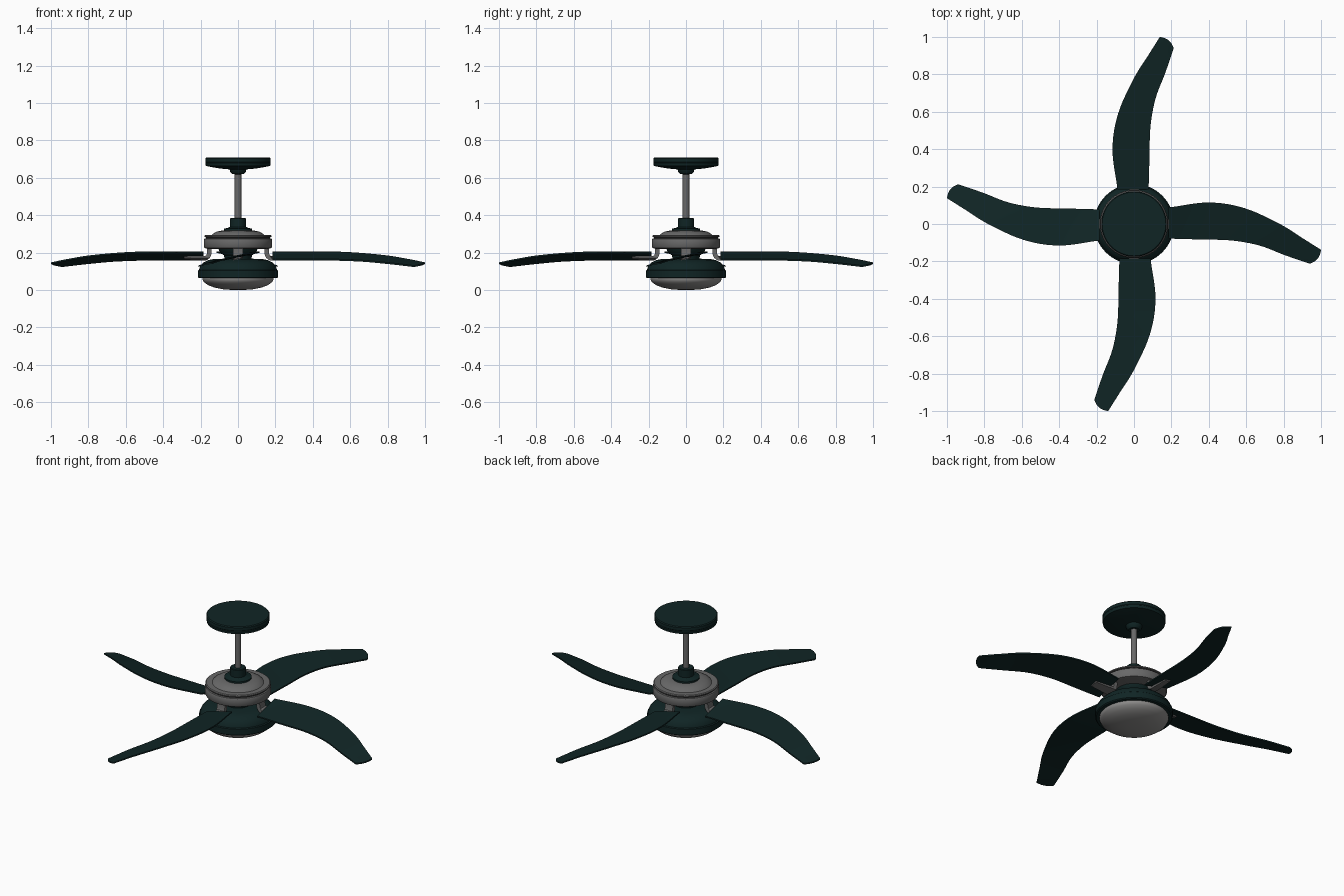
import bpy, bmesh, math
from mathutils import Matrix, Vector

if "Cube" in bpy.data.objects:
    bpy.data.objects.remove(bpy.data.objects["Cube"])


def material(name, rgb):
    m = bpy.data.materials.new(name)
    m.diffuse_color = (*rgb, 1)
    m.use_nodes = True
    m.node_tree.nodes["Principled BSDF"].inputs["Base Color"].default_value = m.diffuse_color
    return m


TEAL = material("dark teal", (0.005, 0.018, 0.018))
METAL = material("grey metal", (0.14, 0.14, 0.14))
GLASS = material("pale glass", (0.27, 0.265, 0.26))
DARK = material("dark grey", (0.03, 0.03, 0.03))


def finish(name, bm, mat, angle=35):
    bmesh.ops.remove_doubles(bm, verts=bm.verts, dist=1e-5)
    bmesh.ops.recalc_face_normals(bm, faces=bm.faces)
    me = bpy.data.meshes.new(name)
    bm.to_mesh(me)
    bm.free()
    me.materials.append(mat)
    me.shade_smooth()
    me.set_sharp_from_angle(angle=math.radians(angle))
    ob = bpy.data.objects.new(name, me)
    bpy.context.collection.objects.link(ob)
    return ob


def lathe(name, profile, mat, n=64):
    """Spin (radius, z) points around the vertical axis."""
    bm = bmesh.new()
    vs = [bm.verts.new((r, 0, z)) for r, z in profile]
    es = [bm.edges.new(p) for p in zip(vs, vs[1:])]
    bmesh.ops.spin(bm, geom=vs + es, cent=(0, 0, 0), axis=(0, 0, 1),
                   angle=2 * math.pi, steps=n)
    return finish(name, bm, mat)


def spline(pts, t):
    """Catmull-Rom point at t in 0..1 through equal-length tuples."""
    p = [Vector(q) for q in pts]
    p = [2 * p[0] - p[1]] + p + [2 * p[-1] - p[-2]]
    f = t * (len(pts) - 1)
    i = min(int(f), len(pts) - 2)
    f -= i
    a, b, c, d = p[i:i + 4]
    return 0.5 * (2 * b + (c - a) * f + (2 * a - 5 * b + 4 * c - d) * f ** 2
                  + (3 * b - a - 3 * c + d) * f ** 3)


# Ceiling canopy, ball joint and down rod
lathe("ceiling_canopy", [(0, .708), (.17, .708), (.175, .703), (.175, .685), (.172, .682),
                         (.175, .679), (.172, .664), (.14, .657), (.09, .649), (.045, .645),
                         (.042, .632), (.03, .62), (0, .617)], TEAL)
lathe("down_rod", [(0, .63), (.018, .63), (.018, .36), (0, .36)], METAL, 24)
lathe("rod_collar", [(0, .385), (.04, .385), (.043, .382), (.043, .338), (.055, .332),
                     (.075, .328), (.075, .315), (0, .315)], TEAL, 48)

# Motor housing with a groove below its top rim
lathe("motor_housing", [(0, .318), (.085, .318), (.115, .312), (.135, .3), (.142, .293),
                        (.175, .293), (.18, .289), (.18, .283), (.168, .281), (.168, .276),
                        (.18, .274), (.183, .268), (.183, .232), (.178, .224), (.16, .22),
                        (0, .22)], METAL)
lathe("motor_groove_ring", [(.165, .283), (.171, .283), (.171, .274), (.165, .274),
                            (.165, .283)], DARK)

# Neck and light housing
lathe("neck", [(0, .221), (.105, .221), (.1, .208), (.075, .185), (.07, .16), (0, .16)], TEAL)
lathe("light_housing", [(0, .166), (.13, .166), (.16, .16), (.185, .147), (.203, .127),
                        (.208, .108), (.214, .104), (.214, .068), (.208, .063), (.19, .063),
                        (.186, .07), (0, .07)], TEAL)
lathe("light_bowl", [(.19, .07), (.19, .055), (.182, .042), (.16, .026), (.125, .013),
                     (.08, .004), (.04, .001), (0, 0)], GLASS)

# Blade stations: leading edge x, y, z then trailing edge x, y, z
STATIONS = [(.185, .088, .207, .185, -.078, .165), (.40, .115, .207, .36, -.083, .165),
            (.59, .085, .203, .52, -.088, .165), (.78, 0, .187, .67, -.115, .159),
            (.90, -.075, .168, .81, -.168, .146), (1, -.138, .148, .94, -.212, .131)]
ROWS, COLS, THICK = 30, 8, .008


def blade(turn, label):
    bm = bmesh.new()
    grid = []
    for i in range(ROWS + 1):
        s = spline(STATIONS, i / ROWS)
        a, b = Vector(s[:3]), Vector(s[3:])
        bulge = .016 * max(0, (i / ROWS - .9) / .1)
        row = []
        for j in range(COLS + 1):
            t = j / COLS
            p = a.lerp(b, t) + Vector((.78, -.62, 0)) * bulge * 4 * t * (1 - t)
            row.append(bm.verts.new(p))
        grid.append(row)
    faces = [bm.faces.new((grid[i][j], grid[i][j + 1], grid[i + 1][j + 1], grid[i + 1][j]))
             for i in range(ROWS) for j in range(COLS)]
    # Give the sheet a lower skin and rim
    ext = bmesh.ops.extrude_face_region(bm, geom=faces, use_keep_orig=True)
    low = [v for v in ext["geom"] if isinstance(v, bmesh.types.BMVert)]
    bmesh.ops.translate(bm, verts=low, vec=(0, 0, -THICK))
    bmesh.ops.transform(bm, matrix=turn, verts=bm.verts)
    finish("blade_" + label, bm, TEAL)


def bracket(turn, label):
    """Strap bent down from the motor and out under the blade root."""
    path = [(.165, .226), (.165, .2), (.169, .184), (.18, .176), (.29, .176)]
    inner = [(.143, .226), (.143, .19), (.15, .172), (.17, .164), (.29, .168)]
    half = [.028, .026, .026, .028, .02]
    bm = bmesh.new()
    rings = []
    for (x, z), (u, w), h in zip(path, inner, half):
        # Outer end follows the blade pitch
        k = .22 if x > .17 else 0
        rings.append([bm.verts.new(c) for c in ((x, -h, z - k * h), (x, h, z + k * h),
                                                (u, h, w + k * h), (u, -h, w - k * h))])
    for p, q in zip(rings, rings[1:]):
        for j in range(4):
            bm.faces.new((p[j], p[(j + 1) % 4], q[(j + 1) % 4], q[j]))
    bm.faces.new(rings[0])
    bm.faces.new(rings[-1])
    bmesh.ops.transform(bm, matrix=turn, verts=bm.verts)
    finish("bracket_" + label, bm, METAL)


# Four blades with their brackets
for k, label in enumerate(("right", "back", "left", "front")):
    turn = Matrix.Rotation(k * math.pi / 2, 4, 'Z')
    blade(turn, label)
    bracket(turn, label)
